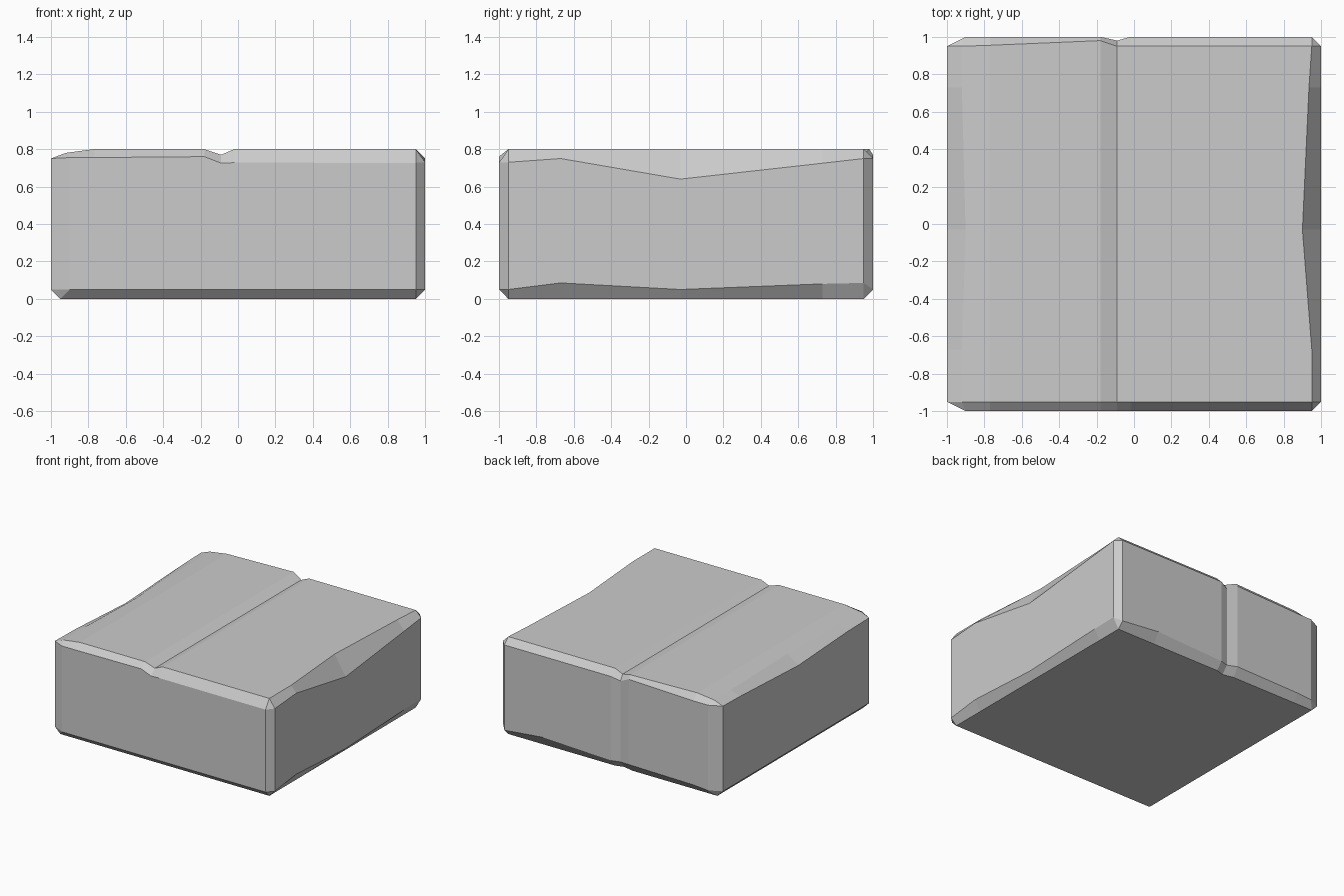
import bpy, bmesh

if "Cube" in bpy.data.objects:
    bpy.data.objects.remove(bpy.data.objects["Cube"])

# Stations along the front/back: x, front upper z, back upper z, back lower z, top inner back y, top z
STATIONS = [
    (-0.90, 0.755, 0.75, 0.05, 0.95, 0.78),
    (-0.77, 0.755, 0.75, 0.06, 0.955, 0.80),
    (-0.18, 0.76, 0.77, 0.07, 0.98, 0.80),
    (-0.09, 0.725, 0.725, 0.06, 0.95, 0.77),
    (-0.02, 0.728, 0.75, 0.06, 0.95, 0.80),
    (0.60, 0.727, 0.75, 0.085, 0.95, 0.80),
    (0.95, 0.727, 0.75, 0.05, 0.95, 0.80),
]
# Stations along the sides: y, right upper z, right lower z, right top x, left upper z, left top x
SIDES = [
    (-0.95, 0.73, 0.05, 0.95, 0.75, -0.92),
    (-0.67, 0.75, 0.085, 0.95, 0.745, -0.92),
    (-0.03, 0.64, 0.05, 0.90, 0.71, -0.90),
    (0.73, 0.725, 0.08, 0.935, 0.745, -0.92),
    (0.95, 0.75, 0.085, 0.95, 0.75, -0.92),
]

# Each column runs bottom cap -> lower edge -> upper edge -> top cap
front, back, right, left = [], [], [], []
for i, (x, fz, bz, blz, ty, tz) in enumerate(STATIONS):
    bx = -0.95 if i == 0 else x
    tx = -0.92 if i == 0 else x
    by = 0.98 if x == -0.09 else 1.0
    front.append([(bx, -0.95, 0), (x, -1, 0.05), (x, -1, fz), (tx, -0.95, tz)])
    back.append([(bx, by - 0.05, 0), (x, by, blz), (x, by, bz), (tx, ty, tz)])
for y, rz, rlz, rx, lz, lx in SIDES:
    right.append([(0.95, y, 0), (1, y, rlz), (1, y, rz), (rx, y, 0.8)])
    left.append([(-0.95, y, 0), (-1, y, 0.05), (-1, y, lz), (lx, y, 0.78)])

bm = bmesh.new()
F, B, R, L = [[[bm.verts.new(p) for p in col] for col in side]
              for side in (front, back, right, left)]

# Walls and chamfers
ring = F + R + B[::-1] + L[::-1]
for a, b in zip(ring, ring[1:] + ring[:1]):
    for k in range(3):
        bm.faces.new((a[k], b[k], b[k + 1], a[k + 1]))

# Top strips, with the groove, and the worn side strips
for i in range(1, len(F) - 2):
    bm.faces.new((F[i][3], F[i + 1][3], B[i + 1][3], B[i][3]))
bm.faces.new([F[-2][3], F[-1][3]] + [c[3] for c in R] + [B[-1][3], B[-2][3]])
bm.faces.new([F[0][3], F[1][3], B[1][3], B[0][3]] + [c[3] for c in L[::-1]])

# Underside
bm.faces.new([c[0] for c in ring[::-1]])

bmesh.ops.remove_doubles(bm, verts=bm.verts, dist=0.0005)
bmesh.ops.dissolve_degenerate(bm, edges=bm.edges, dist=0.0005)
bmesh.ops.recalc_face_normals(bm, faces=bm.faces)

mesh = bpy.data.meshes.new("stone_block")
bm.to_mesh(mesh)
bm.free()
block = bpy.data.objects.new("stone_block", mesh)
bpy.context.collection.objects.link(block)
